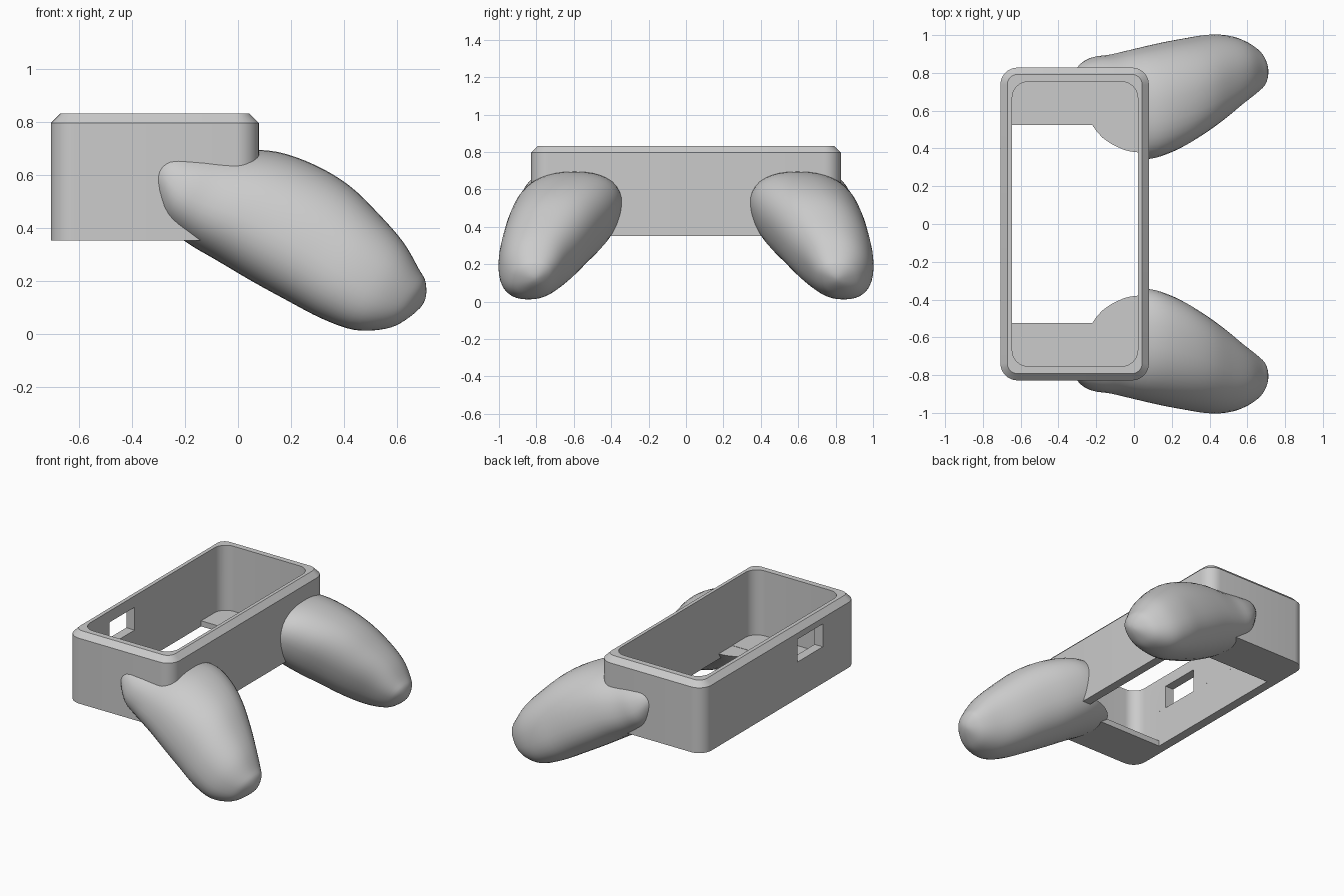
import bpy, bmesh, math

cube = bpy.data.objects.get("Cube")
if cube:
    bpy.data.objects.remove(cube, do_unlink=True)

grey = bpy.data.materials.new("plain_grey")
grey.use_nodes = True
grey.diffuse_color = (0.6, 0.6, 0.6, 1)
for node in grey.node_tree.nodes:
    if node.type == 'BSDF_PRINCIPLED':
        node.inputs["Base Color"].default_value = (0.6, 0.6, 0.6, 1)


def make_object(name, bm):
    bmesh.ops.recalc_face_normals(bm, faces=bm.faces[:])
    mesh = bpy.data.meshes.new(name)
    bm.to_mesh(mesh)
    bm.free()
    mesh.materials.append(grey)
    obj = bpy.data.objects.new(name, mesh)
    bpy.context.scene.collection.objects.link(obj)
    return obj


def box(name, xs, ys, zs, radius=0, chamfer=0):
    """Box with rounded upright corners and an optional chamfer on top."""
    bm = bmesh.new()
    bmesh.ops.create_cube(bm, size=1)
    for v in bm.verts:
        for i, (lo, hi) in enumerate((xs, ys, zs)):
            v.co[i] = lo if v.co[i] < 0 else hi
    if radius:
        upright = [e for e in bm.edges
                   if abs(e.verts[0].co.z - e.verts[1].co.z) > 0.01]
        bmesh.ops.bevel(bm, geom=upright, offset=radius, segments=8,
                        profile=0.5, affect='EDGES')
    if chamfer:
        rim = [e for e in bm.edges
               if all(v.co.z > zs[1] - 0.001 for v in e.verts)]
        bmesh.ops.bevel(bm, geom=rim, offset=chamfer, segments=1,
                        affect='EDGES')
    return make_object(name, bm)


def cut(obj, *cutters):
    """Subtract the cutters from an object and bake the result."""
    for c in cutters:
        mod = obj.modifiers.new("cut", 'BOOLEAN')
        mod.operation = 'DIFFERENCE'
        mod.solver = 'EXACT'
        mod.object = c
    bpy.context.view_layer.update()
    graph = bpy.context.evaluated_depsgraph_get()
    mesh = bpy.data.meshes.new_from_object(obj.evaluated_get(graph))
    obj.modifiers.clear()
    obj.data = mesh
    mesh.materials.clear()
    mesh.materials.append(grey)
    for p in mesh.polygons:
        p.material_index = 0


def smooth(obj):
    bpy.ops.object.select_all(action='DESELECT')
    obj.select_set(True)
    bpy.context.view_layer.objects.active = obj
    bpy.ops.object.shade_smooth_by_angle(angle=math.radians(30))


# Grip stations: distance along axis, centre y, centre height, half sizes
STATIONS = [
    (-.62, .64, .43, 0, 0), (-.59, .64, .42, .13, .055),
    (-.54, .64, .41, .20, .10), (-.45, .64, .395, .24, .16),
    (-.34, .63, .41, .265, .20), (-.20, .635, .44, .29, .235),
    (-.05, .672, .45, .283, .25), (.10, .722, .447, .257, .247),
    (.25, .774, .428, .224, .225), (.38, .812, .415, .178, .19),
    (.48, .82, .415, .128, .13), (.53, .815, .43, .08, .08),
    (.56, .81, .44, 0, 0)]


def spline(points, steps):
    """Catmull-Rom rows; mirrored end rows keep the poles round."""
    def flip(p):
        return p[:3] + (-p[3], -p[4])
    pts = [flip(points[1])] + points + [flip(points[-2])]
    rows = []
    for a, b, c, d in zip(pts, pts[1:], pts[2:], pts[3:]):
        for k in range(steps):
            t = k / steps
            rows.append([0.5 * (2 * q + (r - p) * t
                                + (2 * p - 5 * q + 4 * r - w) * t ** 2
                                + (3 * q - p - 3 * r + w) * t ** 3)
                         for p, q, r, w in zip(a, b, c, d)])
    return rows[1:]


def grip(name, side, count=40):
    bm = bmesh.new()

    def vert(s, y, t):
        return bm.verts.new((.876 * s + .48 * t, side * y,
                             -.48 * s + .876 * t))

    def power(v):
        return math.copysign(abs(v) ** (2 / 2.3), v)

    rings = []
    for s, yc, tc, hy, ht in spline(STATIONS, 4):
        ring = []
        for i in range(count):
            a = math.tau * i / count
            dt = ht * power(math.sin(a))
            ring.append(vert(s, yc + hy * power(math.cos(a)) - .15 * dt,
                             tc + dt))
        rings.append(ring)
    for r0, r1 in zip(rings, rings[1:]):
        for i in range(count):
            j = (i + 1) % count
            bm.faces.new((r0[i], r0[j], r1[j], r1[i]))
    for ring, end in ((rings[0], STATIONS[0]), (rings[-1], STATIONS[-1])):
        pole = vert(*end[:3])
        for i in range(count):
            bm.faces.new((ring[i], ring[(i + 1) % count], pole))
    return make_object(name, bm)


# Cutters: pocket, floor opening, side window, and pocket clearance for grips
pocket = box("pocket_cutter", (-.645, .02), (-.753, .753), (.39, 1), .085)
opening = box("opening_cutter", (-.6451, .0201), (-.525, .525), (.2, .6))
window = box("window_cutter", (-.9, -.5), (-.46, -.19), (.6, .755))
clearance = box("clearance_cutter", (-.665, .04), (-.773, .773), (.388, 1), .1)

# Case: open tray with a chamfered rim
case = box("case", (-.707, .079), (-.828, .828), (.352, .832), .09, .036)
cut(case, pocket, opening, window)
smooth(case)

# Hand grips, mirrored front to back
for name, side in (("front_grip", -1), ("back_grip", 1)):
    part = grip(name, side)
    cut(part, clearance)
    smooth(part)

for helper in (pocket, opening, window, clearance):
    bpy.data.objects.remove(helper, do_unlink=True)
